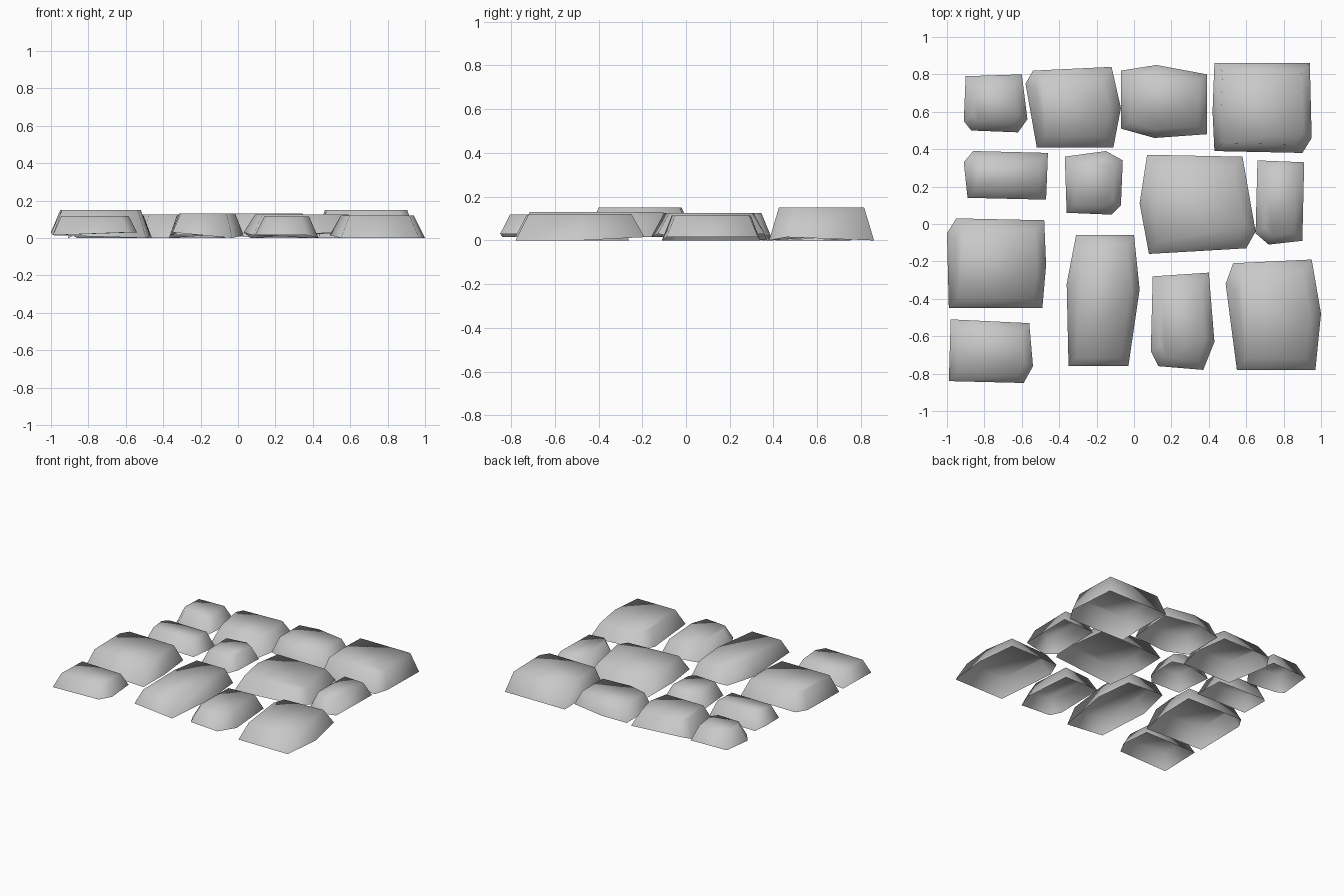
import bpy
import random

random.seed(4)

default_cube = bpy.data.objects.get("Cube")
if default_cube:
    bpy.data.objects.remove(default_cube, do_unlink=True)

# One plain grey for all the stones
stone_grey = bpy.data.materials.new("stone_grey")
stone_grey.use_nodes = True
grey = (.58, .58, .58, 1)
stone_grey.diffuse_color = grey
stone_grey.node_tree.nodes["Principled BSDF"].inputs["Base Color"].default_value = grey


def shrink_ring(outline, margin):
    """Pull an outline inwards by the same margin on every side."""
    low = [min(point[axis] for point in outline) for axis in range(2)]
    high = [max(point[axis] for point in outline) for axis in range(2)]
    ring = []
    for point in outline:
        moved = []
        for axis in range(2):
            middle = (low[axis] + high[axis]) / 2
            factor = 1 - 2 * margin / (high[axis] - low[axis])
            moved.append(middle + (point[axis] - middle) * factor)
        ring.append(moved)
    return ring


def add_stone(name, height, margin, clockwise_outline):
    """Open-bottomed paving stone: uneven lower rim, sloped sides, flat cap."""
    outline = clockwise_outline[::-1]
    count = len(outline)
    rim = [(x, y, random.choice((0, .015, .03))) for x, y in outline]
    cap = [(x, y, height) for x, y in shrink_ring(outline, margin)]
    sides = []
    for current in range(count):
        following = (current + 1) % count
        sides.append((current, following, following + count, current + count))
    top = tuple(range(count, count + count))

    mesh = bpy.data.meshes.new(name)
    mesh.from_pydata(rim + cap, [], sides + [top])
    mesh.materials.append(stone_grey)
    for face in mesh.polygons:
        face.use_smooth = True
    mesh.update()
    stone = bpy.data.objects.new(name, mesh)
    bpy.context.scene.collection.objects.link(stone)
    return stone


# Back row
add_stone("back_small_stone", .125, .05,
          [(-.9, .79), (-.6, .8), (-.57, .56), (-.62, .49), (-.87, .5), (-.91, .55)])
add_stone("back_square_stone", .125, .06,
          [(-.54, .82), (-.12, .84), (-.07, .62), (-.11, .41), (-.52, .41), (-.58, .75)])
add_stone("back_pointed_stone", .13, .045,
          [(-.07, .82), (.12, .85), (.39, .8), (.39, .48), (.11, .46), (-.07, .51)])
add_stone("back_corner_stone", .15, .045,
          [(.43, .86), (.94, .86), (.95, .46), (.9, .38), (.43, .39), (.42, .6)])

# Second row
add_stone("narrow_stone", .12, .045,
          [(-.86, .39), (-.46, .38), (-.47, .13), (-.89, .14), (-.91, .33)])
add_stone("little_stone", .125, .045,
          [(-.37, .36), (-.15, .39), (-.06, .34), (-.07, .1), (-.12, .05), (-.36, .06)])
add_stone("wide_stone", .125, .06,
          [(.07, .37), (.58, .36), (.65, -.04), (.6, -.13), (.08, -.16), (.03, .11)])
add_stone("slim_stone", .115, .045,
          [(.66, .34), (.91, .33), (.9, -.09), (.72, -.11), (.65, -.05)])

# Third row
add_stone("side_stone", .15, .05,
          [(-.95, .03), (-.48, .02), (-.47, -.22), (-.49, -.45), (-.99, -.45), (-1, -.05)])
add_stone("long_stone", .13, .045,
          [(-.31, -.06), (0, -.06), (.03, -.35), (-.03, -.76), (-.35, -.76), (-.36, -.32)])
add_stone("front_block_stone", .115, .05,
          [(.1, -.28), (.4, -.26), (.43, -.63), (.37, -.78), (.13, -.76), (.09, -.68)])
add_stone("front_corner_stone", .12, .06,
          [(.53, -.21), (.95, -.19), (1, -.48), (.97, -.78), (.55, -.78), (.49, -.32)])

# Front row
add_stone("front_low_stone", .118, .045,
          [(-.98, -.51), (-.56, -.53), (-.54, -.76), (-.59, -.85), (-.99, -.84)])
